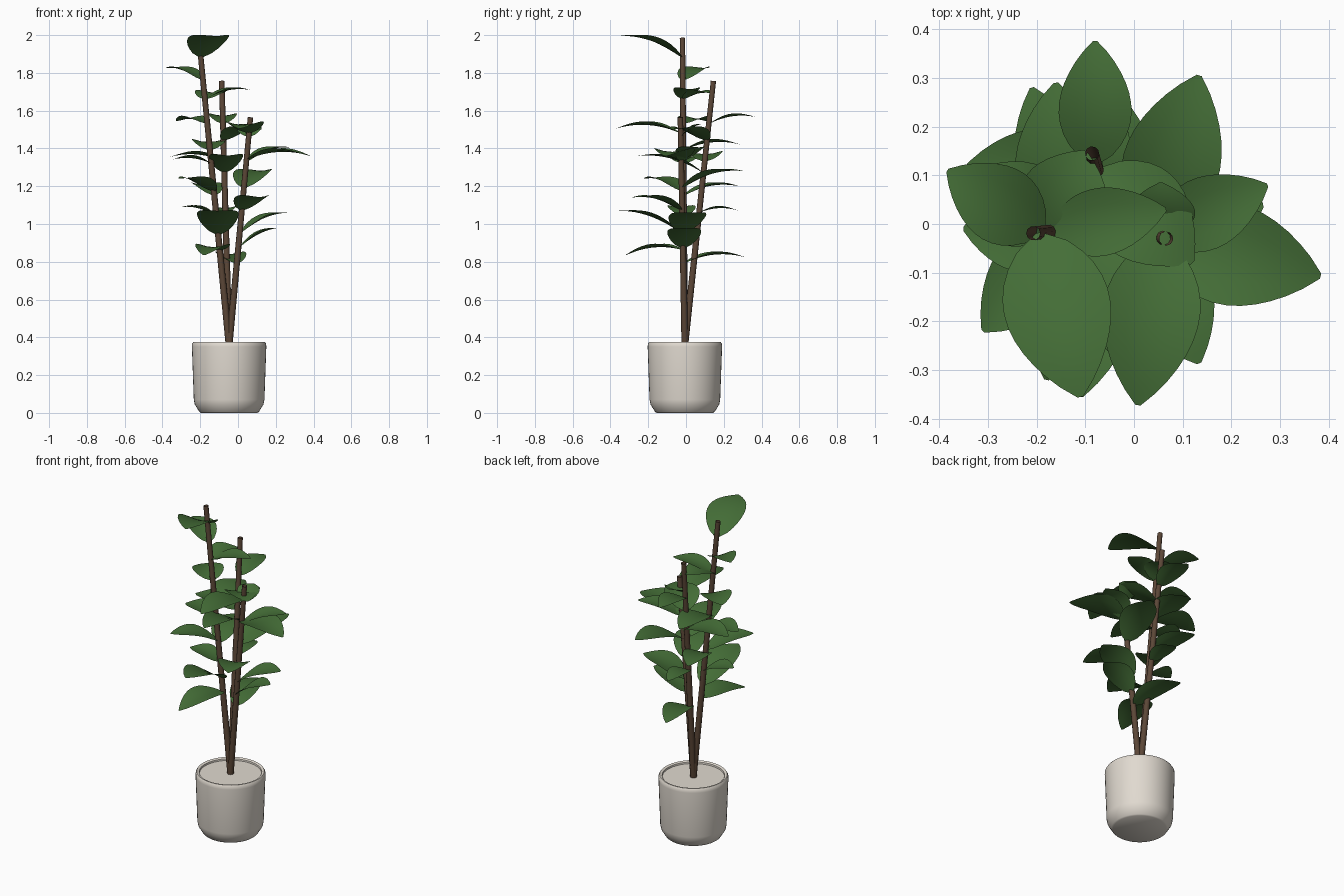
import bpy, bmesh, math
from mathutils import Vector

cube = bpy.data.objects.get("Cube")
if cube:
    bpy.data.objects.remove(cube, do_unlink=True)


def material(name, rgb):
    m = bpy.data.materials.new(name)
    m.use_nodes = True
    m.diffuse_color = (*rgb, 1)
    m.node_tree.nodes["Principled BSDF"].inputs["Base Color"].default_value = (*rgb, 1)
    return m


CERAMIC = material("warm_white_ceramic", (0.75, 0.70, 0.63))
BARK = material("brown_bark", (0.105, 0.062, 0.038))
GREEN = material("leaf_green", (0.058, 0.155, 0.038))


def finish(bm, name, mat, angle=40):
    mesh = bpy.data.meshes.new(name)
    bm.to_mesh(mesh)
    bm.free()
    mesh.materials.append(mat)
    ob = bpy.data.objects.new(name, mesh)
    bpy.context.collection.objects.link(ob)
    bpy.ops.object.select_all(action="DESELECT")
    ob.select_set(True)
    bpy.context.view_layer.objects.active = ob
    bpy.ops.object.shade_smooth_by_angle(angle=math.radians(angle))


ROOT = Vector((-0.047, -0.006, 0.355))


# Pot: lathed wall with a chamfered foot, rounded rim and filled top
def make_pot():
    profile = [(0, 0), (0.15, 0), (0.158, 0.006), (0.182, 0.045), (0.187, 0.07),
               (0.197, 0.35), (0.196, 0.366), (0.19, 0.375), (0.182, 0.375),
               (0.176, 0.37), (0.175, 0.36), (0, 0.36)]
    bm = bmesh.new()
    verts = [bm.verts.new((ROOT.x + r, ROOT.y, z)) for r, z in profile]
    edges = [bm.edges.new(pair) for pair in zip(verts, verts[1:])]
    bmesh.ops.spin(bm, geom=verts + edges, cent=(ROOT.x, ROOT.y, 0), axis=(0, 0, 1),
                   angle=math.tau, steps=48, use_duplicate=False)
    bmesh.ops.remove_doubles(bm, verts=bm.verts, dist=0.0005)
    bmesh.ops.recalc_face_normals(bm, faces=bm.faces)
    finish(bm, "pot", CERAMIC)


make_pot()

# Stems: three canes fanning out from the pot
STEM_TOPS = {
    "left_cane": Vector((-0.207, -0.019, 1.985)),
    "back_cane": Vector((-0.086, 0.145, 1.757)),
    "short_cane": Vector((0.066, -0.03, 1.565)),
}


def make_stem(name, top):
    axis = top - ROOT
    bm = bmesh.new()
    bmesh.ops.create_cone(bm, segments=10, cap_ends=False, radius1=0.018,
                          radius2=0.0145, depth=axis.length)
    bm.transform(axis.to_track_quat("Z", "Y").to_matrix().to_4x4())
    bmesh.ops.translate(bm, verts=bm.verts, vec=(ROOT + top) / 2)
    finish(bm, name, BARK)


for stem_name, stem_top in STEM_TOPS.items():
    make_stem(stem_name, stem_top)

ROWS = 12
ACROSS = (-1, -0.5, 0, 0.5, 1)
ARCH = 0.09
CUP = 0.1


# Leaf outline: rounded base, widest before the middle, pointed tip
def outline(t):
    return max(0.02, math.sin(math.pi * min(t, 0.999) ** 0.84)) ** 0.75


# Leaf: arched, slightly cupped blade from a cane at height z to its tip
def make_leaf(name, cane, z, tip, width):
    top = STEM_TOPS[cane]
    base = ROOT.lerp(top, (z - ROOT.z) / (top.z - ROOT.z))
    span = Vector(tip) - base
    side = Vector((-span.y, span.x, 0)).normalized()
    bm = bmesh.new()
    rows = []
    for i in range(ROWS + 1):
        t = i / ROWS
        mid = base + span * t
        mid.z += ARCH * span.length * 4 * t * (1 - t)
        row = []
        for s in ACROSS:
            offset = s * outline(t)
            p = mid + side * (offset * width / 2)
            p.z += CUP * width * offset ** 2
            row.append(bm.verts.new(p))
        rows.append(row)
    for a, b in zip(rows, rows[1:]):
        for i in range(len(ACROSS) - 1):
            bm.faces.new((a[i + 1], a[i], b[i], b[i + 1]))
    finish(bm, name, GREEN, 60)


# Leaves by cane: base height, tip, width
LEAVES = {
    "left_cane": [
        (1.88, (-0.11, -0.355, 1.995), 0.22),
        (1.76, (-0.383, 0.11, 1.825), 0.16),
        (1.66, (0.066, 0.03, 1.71), 0.14),
        (1.66, (-0.1, 0.15, 1.69), 0.18),
        (1.53, (-0.325, 0.11, 1.545), 0.18),
        (1.39, (-0.16, 0.29, 1.42), 0.18),
        (1.32, (-0.35, -0.01, 1.34), 0.17),
        (1.17, (-0.31, -0.22, 1.24), 0.17),
        (1.15, (-0.21, 0.28, 1.2), 0.16),
        (1.04, (-0.3, -0.04, 1.09), 0.15),
        (0.94, (-0.11, -0.355, 1.07), 0.22),
        (0.86, (-0.18, -0.32, 0.835), 0.18),
    ],
    "back_cane": [
        (1.53, (-0.08, 0.376, 1.565), 0.15),
        (1.44, (0.12, -0.08, 1.5), 0.2),
        (1.33, (-0.36, 0.1, 1.355), 0.19),
        (1.27, (-0.05, -0.26, 1.36), 0.18),
        (1.06, (-0.07, 0.28, 1.07), 0.12),
    ],
    "short_cane": [
        (1.48, (0.008, -0.372, 1.505), 0.2),
        (1.46, (0.055, 0.085, 1.53), 0.14),
        (1.33, (0.274, 0.08, 1.405), 0.15),
        (1.34, (0.383, -0.107, 1.36), 0.21),
        (1.19, (0.134, 0.305, 1.28), 0.2),
        (1.07, (0.134, -0.286, 1.14), 0.18),
        (0.95, (0.265, 0.04, 1.06), 0.2),
        (0.87, (0.22, 0.0, 0.98), 0.18),
        (0.79, (-0.08, 0.31, 0.825), 0.16),
    ],
}

for cane_name, leaves in LEAVES.items():
    for number, leaf in enumerate(leaves, 1):
        make_leaf(f"{cane_name}_leaf_{number}", cane_name, *leaf)
